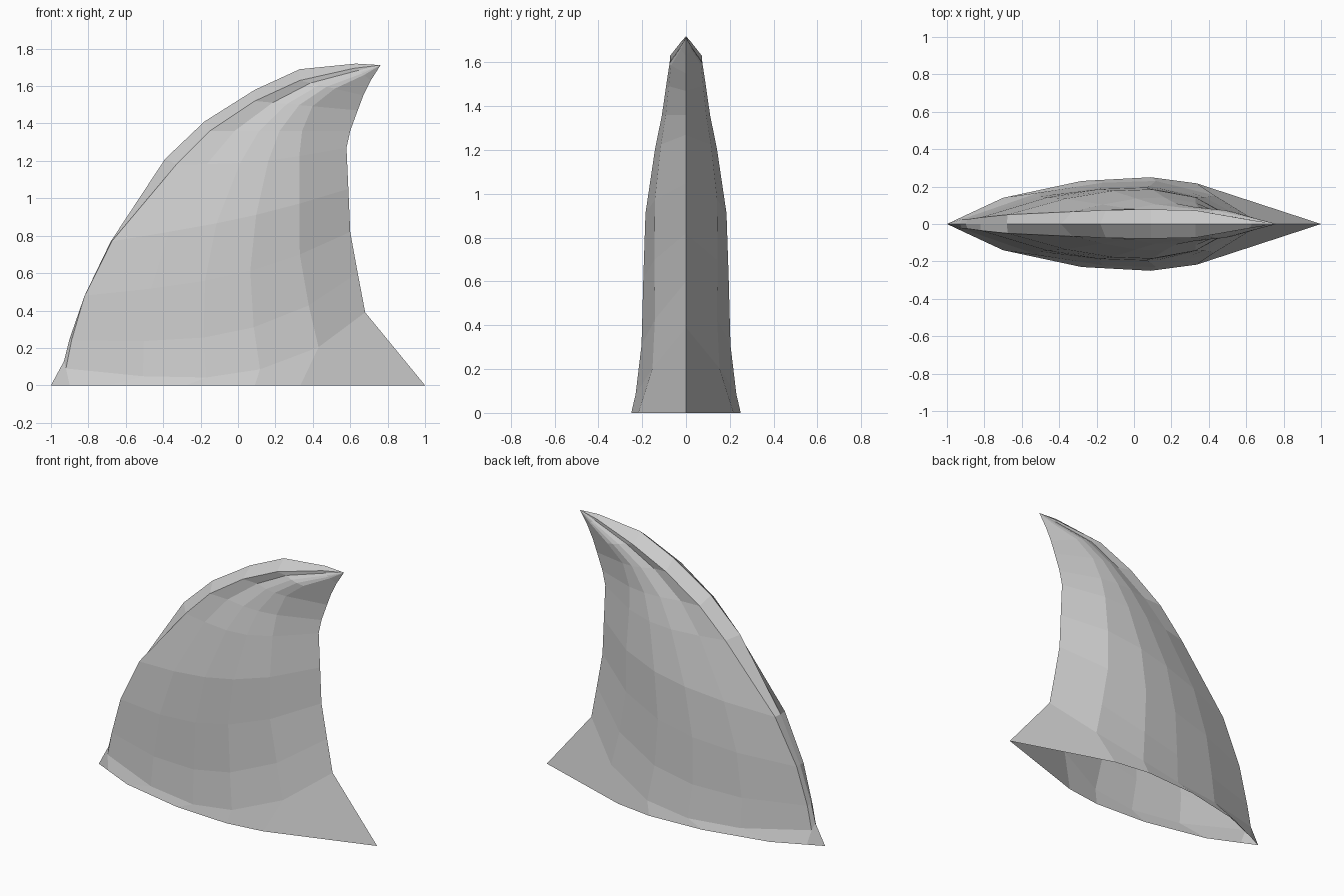
import bpy, bmesh

# Rows from base up: lead x,z | trail x,z | half thickness | sag | bevel dx,dz,y
ROWS = [
    (-1.00, 0.00, 1.00, 0.00, .250, 0.00, .10, .00, .047),
    (-0.93, 0.13, 0.68, 0.39, .230, 0.20, .01, -.04, .025),
    (-0.90, 0.25, 0.64, 0.60, .203, 0.16, .01, -.01, .025),
    (-0.82, 0.48, 0.60, 0.82, .195, 0.08, .00, .00, .035),
    (-0.68, 0.77, 0.59, 1.05, .185, 0.03, .005, .00, .050),
    (-0.39, 1.21, 0.58, 1.27, .142, 0.03, .06, -.03, .066),
    (-0.18, 1.41, 0.60, 1.36, .110, 0.00, .03, -.05, .075),
    (0.09, 1.58, 0.64, 1.47, .090, 0.00, .00, -.06, .078),
    (0.33, 1.69, 0.67, 1.55, .075, 0.00, .00, -.06, .073),
    (0.63, 1.72, 0.71, 1.63, .025, 0.00, -.01, -.025, .022),
]
TIP = (0.762, 0, 1.712)
# Positions along a row, relative thickness and relative sag
BASE = [(.15, .56, 0), (.36, .92, 0), (.545, 1, 0), (.667, .87, 0)]
BODY = [(.31, .73, .6), (.56, .96, .95), (.77, 1, 1), (1, 0, .7)]
# Where the trailing strip begins on each row
STRIP = [1, .845, .83, .81, .795, .74, .67, .56, .55, .55]

bm = bmesh.new()
grid = []
for i, (lx, lz, tx, tz, t, sag, dx, dz, b) in enumerate(ROWS):
    pts = [(lx, 0, lz), (lx + dx, -b, lz + dz)]
    for u, p, s in (BASE if i == 0 else BODY):
        if p == 0:
            p = .63 + .035 * i
        u *= STRIP[i]
        z = lz + (tz - lz) * u - sag * s + dz * (1 - u)
        y = t * p if i < 5 else max(t * p, b * (1 - u))
        pts.append((lx + (tx - lx) * u, -y, z))
    pts.append((tx, 0, tz))
    grid.append([bm.verts.new(p) for p in pts])
grid.append([bm.verts.new(TIP) for _ in grid[0]])

# Skin one side of the fin, base left open
for r0, r1 in zip(grid, grid[1:]):
    for k in range(len(r0) - 1):
        bm.faces.new((r0[k], r0[k + 1], r1[k + 1], r1[k]))

# Mirror to the other side and weld the edges and tip
geom = bm.verts[:] + bm.edges[:] + bm.faces[:]
dup = bmesh.ops.duplicate(bm, geom=geom)["geom"]
for v in dup:
    if isinstance(v, bmesh.types.BMVert):
        v.co.y *= -1
bmesh.ops.reverse_faces(bm, faces=[f for f in dup if isinstance(f, bmesh.types.BMFace)])
bmesh.ops.remove_doubles(bm, verts=bm.verts[:], dist=0.001)

mesh = bpy.data.meshes.new("fin")
bm.to_mesh(mesh)
bm.free()
fin = bpy.data.objects.new("fin", mesh)
bpy.context.collection.objects.link(fin)
